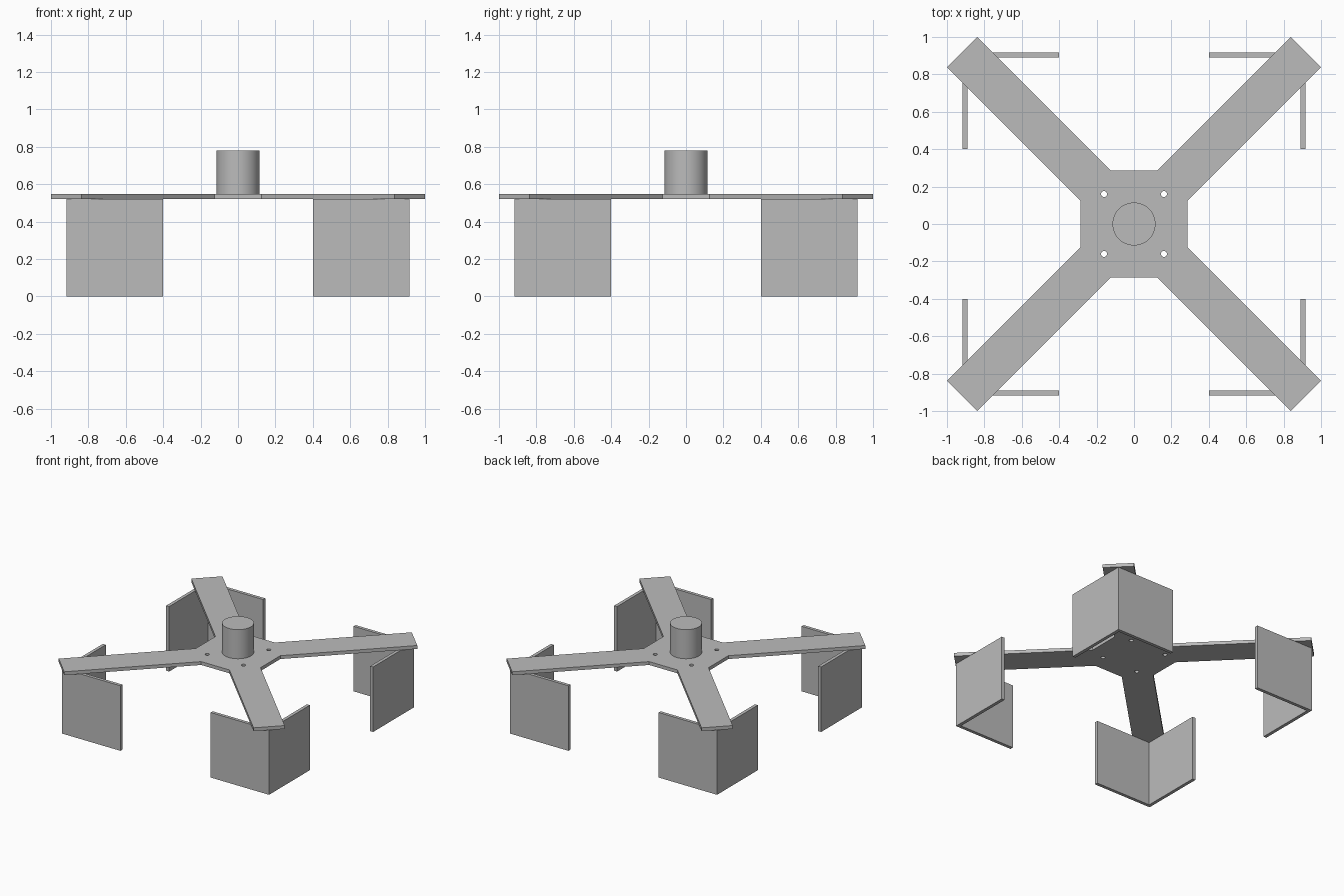
import bpy
import math

cube = bpy.data.objects.get("Cube")
if cube:
    bpy.data.objects.remove(cube, do_unlink=True)

# One plain grey for every part
GREY = (0.5, 0.5, 0.5, 1.0)
grey = bpy.data.materials.new("plain_grey")
grey.use_nodes = True
grey.diffuse_color = GREY
grey.node_tree.nodes["Principled BSDF"].inputs["Base Color"].default_value = GREY

PLATE_BOTTOM, PLATE_TOP, HUB_TOP = 0.52, 0.547, 0.78


def circle(cx, cy, radius, count):
    steps = [2 * math.pi * i / count for i in range(count)]
    return [(cx + radius * math.cos(a), cy + radius * math.sin(a)) for a in steps]


def prism(name, outlines, low, high):
    """Extrude flat outlines upward; inner outlines become holes."""
    curve = bpy.data.curves.new(name, "CURVE")
    curve.dimensions = "2D"
    curve.fill_mode = "BOTH"
    curve.extrude = (high - low) / 2
    for points in outlines:
        spline = curve.splines.new("POLY")
        spline.points.add(len(points) - 1)
        for target, (x, y) in zip(spline.points, points):
            target.co = (x, y, 0, 1)
        spline.use_cyclic_u = True
        spline.use_smooth = False
    obj = bpy.data.objects.new(name, curve)
    obj.location.z = (low + high) / 2
    bpy.context.collection.objects.link(obj)
    bpy.ops.object.select_all(action="DESELECT")
    obj.select_set(True)
    bpy.context.view_layer.objects.active = obj
    bpy.ops.object.convert(target="MESH")
    obj = bpy.context.object
    obj.name = name
    obj.data.materials.clear()
    obj.data.materials.append(grey)
    return obj


# Cross-shaped frame: one arm outline turned four times, with bolt holes
arm = [(0.287, 0.125), (1.0, 0.838), (0.838, 1.0), (0.125, 0.287)]
frame_outline = []
for turn in range(4):
    frame_outline += arm
    arm = [(-y, x) for x, y in arm]
holes = [circle(sx * 0.16, sy * 0.16, 0.016, 24) for sx in (-1, 1) for sy in (-1, 1)]
prism("cross_frame", [frame_outline] + holes, PLATE_BOTTOM, PLATE_TOP)

# Right-angled guard panels under the arm ends
INNER, OUTER, THICK = 0.40, 0.916, 0.026
angle = [(INNER, OUTER), (INNER, OUTER - THICK), (OUTER - THICK, OUTER - THICK),
         (OUTER - THICK, INNER), (OUTER, INNER), (OUTER, OUTER)]
for corner in ("back_left", "back_right", "front_right", "front_left"):
    prism(corner + "_guard", [angle], 0.0, PLATE_BOTTOM)
    angle = [(-y, x) for x, y in angle]

# Central drum
bpy.ops.mesh.primitive_cylinder_add(
    vertices=64, radius=0.115, depth=HUB_TOP - PLATE_TOP,
    location=(0, 0, (HUB_TOP + PLATE_TOP) / 2))
drum = bpy.context.object
drum.name = "central_drum"
drum.data.materials.append(grey)
bpy.ops.object.shade_smooth_by_angle(angle=math.radians(30))
